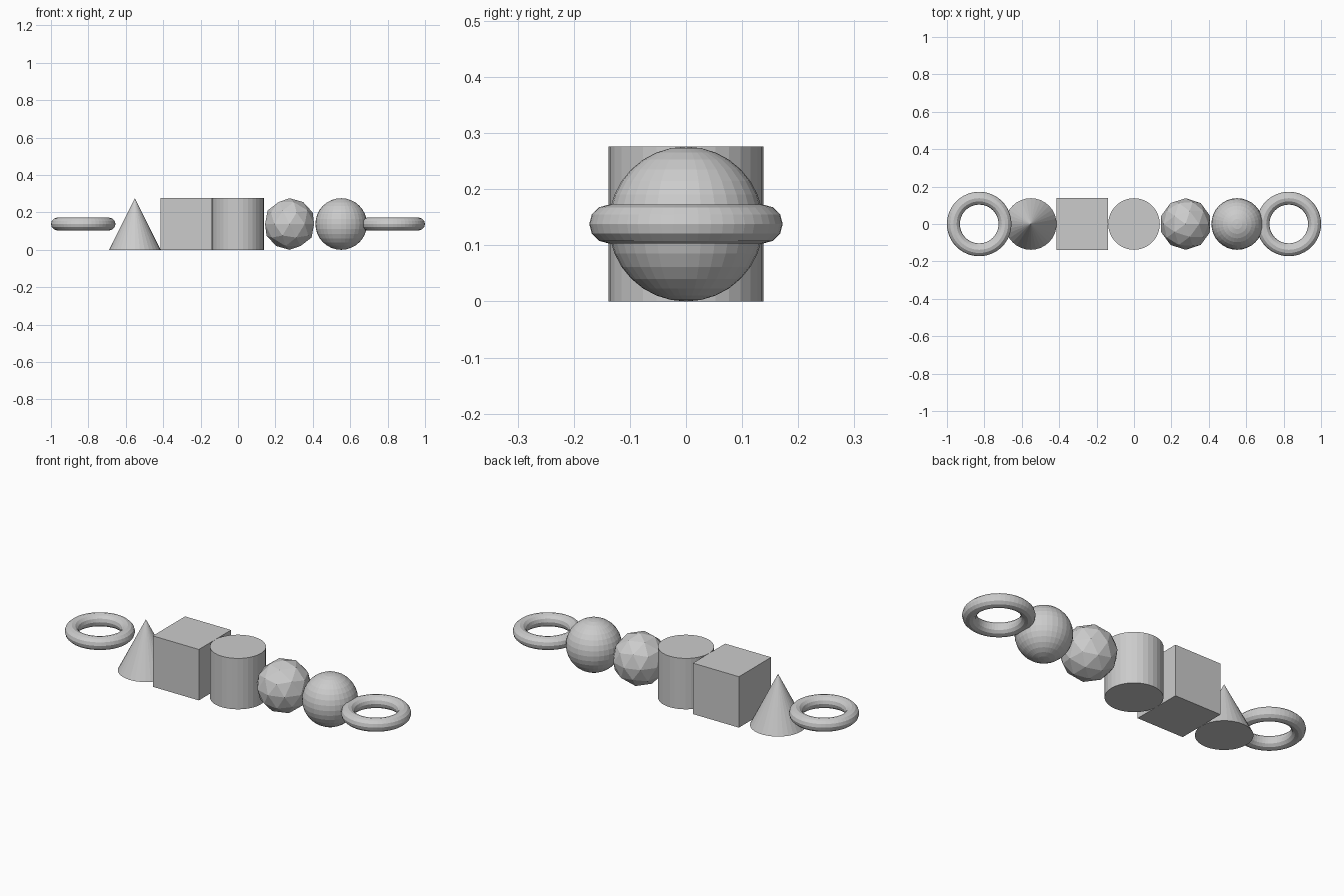
import bpy

if "Cube" in bpy.data.objects:
    bpy.data.objects.remove(bpy.data.objects["Cube"])

# Row of unit primitives; r is the common radius so the whole row is 2 long
r = 1 / 7.25
ops = bpy.ops.mesh


def place(slot):
    """Centre of a shape in the row, counted in shape widths from the middle."""
    return (slot * 2 * r, 0, r)


def name(label):
    bpy.context.object.name = label


# Rings at both ends
for label, slot in (("left_ring", -3), ("right_ring", 3)):
    ops.primitive_torus_add(major_radius=r, minor_radius=r / 4,
                            major_segments=48, minor_segments=12, location=place(slot))
    name(label)

# Cone
ops.primitive_cone_add(vertices=32, radius1=r, radius2=0, depth=2 * r, location=place(-2))
name("cone")

# Cube
ops.primitive_cube_add(size=2 * r, location=place(-1))
name("cube")

# Cylinder in the middle
ops.primitive_cylinder_add(vertices=32, radius=r, depth=2 * r, location=place(0))
name("cylinder")

# Faceted ball
ops.primitive_ico_sphere_add(subdivisions=2, radius=r, location=place(1))
name("faceted_ball")

# Round ball
ops.primitive_uv_sphere_add(segments=32, ring_count=16, radius=r, location=place(2))
name("round_ball")
